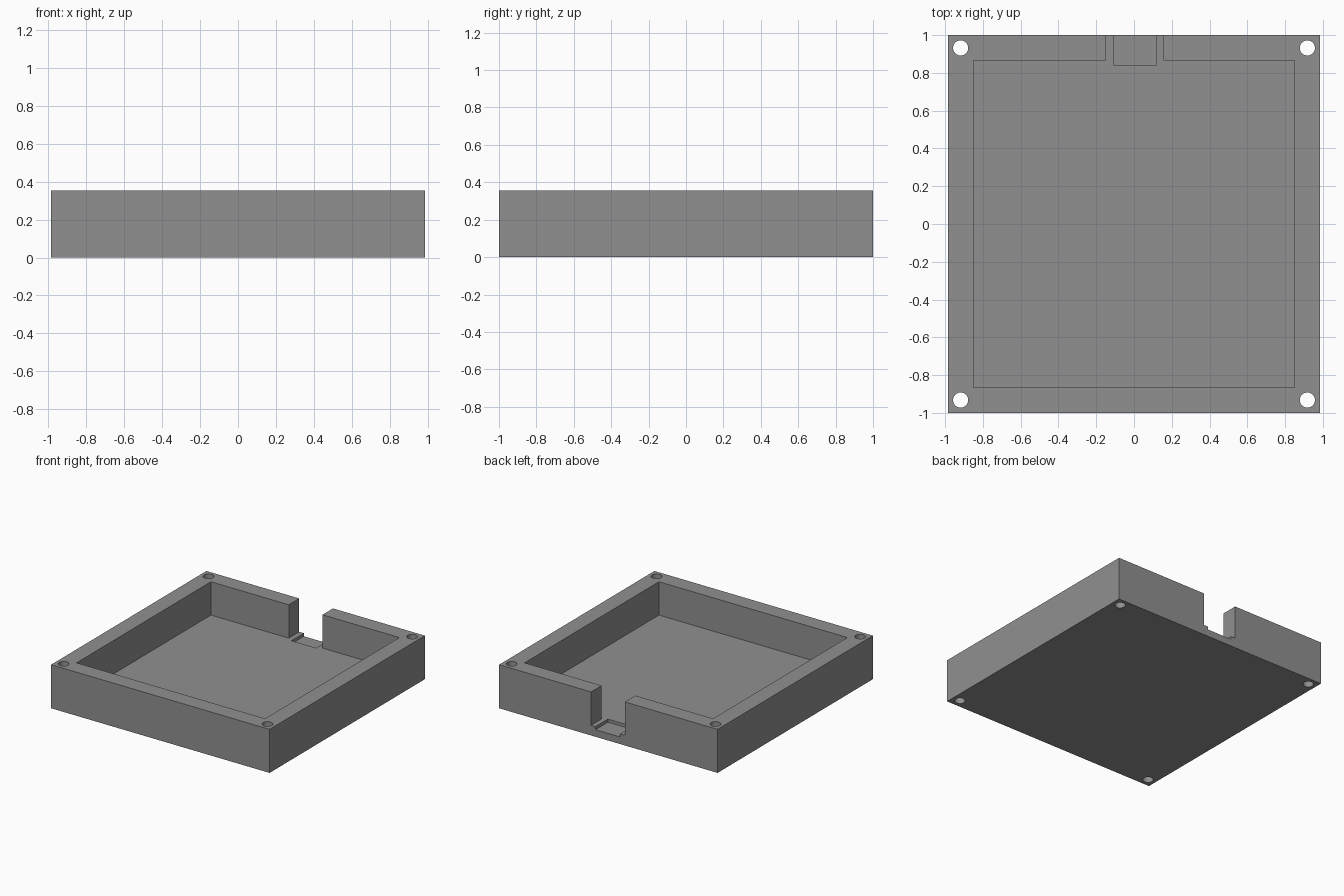
import bpy, bmesh, math

if "Cube" in bpy.data.objects:
    bpy.data.objects.remove(bpy.data.objects["Cube"])

W, D, H = 0.985, 1.0, 0.355      # half width, half depth, height
FLOOR, POCKET = 0.083, 0.058     # floor levels

grey = bpy.data.materials.new("grey")
grey.diffuse_color = (0.28, 0.28, 0.28, 1)
grey.use_nodes = True
grey.node_tree.nodes["Principled BSDF"].inputs["Base Color"].default_value = grey.diffuse_color


def prism(name, outline, z0, z1):
    """Extrude a flat outline from z0 to z1."""
    bm = bmesh.new()
    face = bm.faces.new([bm.verts.new((x, y, z0)) for x, y in outline])
    top = bmesh.ops.extrude_face_region(bm, geom=[face])["geom"]
    bmesh.ops.translate(bm, vec=(0, 0, z1 - z0),
                        verts=[v for v in top if isinstance(v, bmesh.types.BMVert)])
    bmesh.ops.recalc_face_normals(bm, faces=bm.faces)
    mesh = bpy.data.meshes.new(name)
    bm.to_mesh(mesh)
    bm.free()
    mesh.materials.append(grey)
    obj = bpy.data.objects.new(name, mesh)
    bpy.context.collection.objects.link(obj)
    return obj


def rect(x0, x1, y0, y1):
    return [(x0, y0), (x1, y0), (x1, y1), (x0, y1)]


# Tray block
tray = prism("tray", rect(-W, W, -D, D), 0, H)

# Main cavity joined to the cable notch through the back wall
ix, iy = 0.85, 0.865
n0, n1 = -0.148, 0.156
cutters = [prism("cavity_cutter",
                 [(-ix, -iy), (ix, -iy), (ix, iy), (n1, iy), (n1, 1.1),
                  (n0, 1.1), (n0, iy), (-ix, iy)], FLOOR, H + 0.1)]

# Shallow pocket in the notch floor
cutters.append(prism("pocket_cutter", rect(-0.106, 0.116, 0.84, 1.1), POCKET, H + 0.05))

# Corner screw holes
for sx in (-1, 1):
    for sy in (-1, 1):
        ring = [(sx * 0.918 + 0.04 * math.cos(a), sy * 0.932 + 0.04 * math.sin(a))
                for a in (i * math.tau / 48 for i in range(48))]
        cutters.append(prism("hole_cutter", ring, -0.1, H + 0.1))

# Cut everything out, then drop the cutters
for c in cutters:
    c.hide_render = True
    mod = tray.modifiers.new(c.name, "BOOLEAN")
    mod.operation, mod.solver, mod.object = "DIFFERENCE", "EXACT", c
bpy.context.view_layer.objects.active = tray
tray.select_set(True)
for name in [m.name for m in tray.modifiers]:
    bpy.ops.object.modifier_apply(modifier=name)
for c in cutters:
    bpy.data.objects.remove(c)

# Smooth hole walls, crisp edges elsewhere
bpy.ops.object.shade_smooth_by_angle(angle=math.radians(30))
